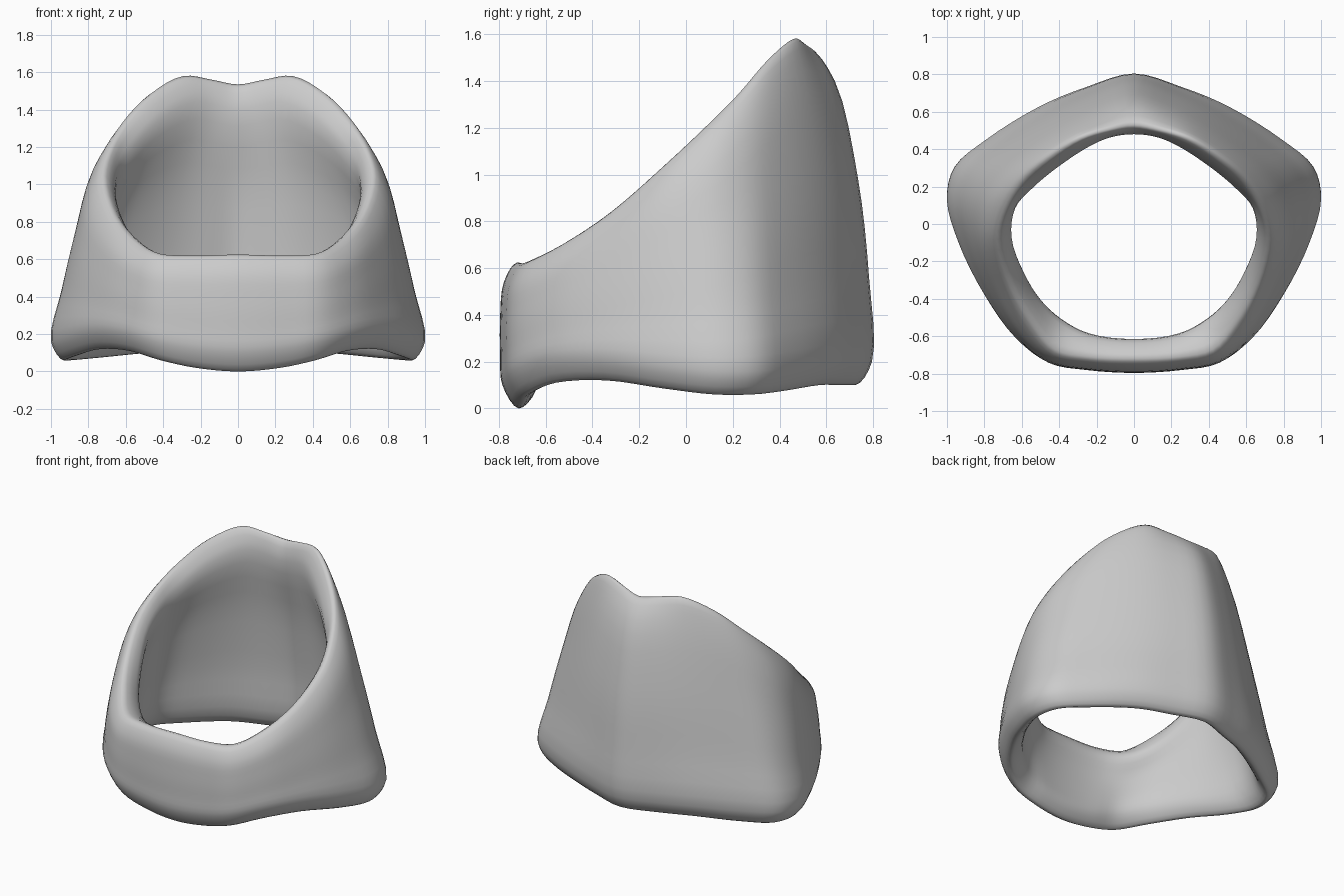
import bpy, bmesh
from mathutils import Vector

if "Cube" in bpy.data.objects:
    bpy.data.objects.remove(bpy.data.objects["Cube"])

# Half outline, front centre to back centre:
# outer foot x, y, foot z, rim crest x, y, z, inner rim x, y, shoulder blend
STATIONS = [
    (0.00, -0.785, 0.00, 0.00, -0.72, 0.625, 0.00, -0.62, 0.90),
    (0.25, -0.77, 0.02, 0.24, -0.71, 0.62, 0.24, -0.59, 0.90),
    (0.45, -0.735, 0.06, 0.42, -0.67, 0.63, 0.39, -0.51, 0.85),
    (0.63, -0.605, 0.11, 0.54, -0.53, 0.70, 0.50, -0.405, 0.65),
    (0.80, -0.37, 0.12, 0.66, -0.32, 0.84, 0.59, -0.26, 0.45),
    (0.935, -0.10, 0.085, 0.72, -0.08, 1.05, 0.655, -0.07, 0.36),
    (1.00, 0.13, 0.06, 0.68, 0.08, 1.20, 0.635, 0.085, 0.29),
    (0.96, 0.305, 0.06, 0.60, 0.22, 1.34, 0.545, 0.19, 0.23),
    (0.79, 0.45, 0.075, 0.46, 0.35, 1.49, 0.40, 0.31, 0.22),
    (0.50, 0.625, 0.10, 0.29, 0.46, 1.58, 0.23, 0.42, 0.24),
    (0.25, 0.725, 0.10, 0.14, 0.505, 1.56, 0.12, 0.465, 0.34),
    (0.00, 0.795, 0.10, 0.00, 0.53, 1.535, 0.00, 0.48, 0.40),
]


def smooth_loop(pts, steps):
    """Closed centripetal Catmull-Rom curve through pts."""
    out, n = [], len(pts)
    for i in range(n):
        p = [pts[(i + k - 1) % n] for k in range(4)]
        t = [0.0]
        for a, b in zip(p, p[1:]):
            t.append(t[-1] + max((b - a).length, 1e-4) ** 0.5)
        for s in range(steps):
            u = t[1] + (t[2] - t[1]) * s / steps
            q = p
            for level in (1, 2):
                q = [q[j].lerp(q[j + 1], (u - t[j]) / (t[j + level] - t[j]))
                     for j in range(len(q) - 1)]
            out.append(q[0].lerp(q[1], (u - t[1]) / (t[2] - t[1])))
    return out


def section(ox, oy, bz, cx, cy, cz, ix, iy, blend):
    """Wall cross-section: underside, outer face, rounded rim, inner face."""
    out = Vector((ox, oy, 0)).normalized()
    foot = Vector((ox, oy, bz + 0.10))
    crest = Vector((cx, cy, cz))
    drop = 0.05 + 0.055 * cz
    shoulder = crest.lerp(Vector((ox, oy, cz)), blend)
    shoulder.z = cz - drop
    inner_top = Vector((ix, iy, cz - drop))
    inner_foot = foot - out * 0.14 - Vector((0, 0, 0.03))
    under = foot - out * 0.07
    under.z = bz
    bulge = out * (0.014 + 0.03 * max(0, out.y) ** 4)
    outer = [foot.lerp(shoulder, f) + bulge * k for f, k in ((0.3, 0.8), (0.65, 1))]
    inner = [inner_top.lerp(inner_foot, f) + bulge * k for f, k in ((0.35, 0.6), (0.7, 0.5))]
    return smooth_loop([under, foot, *outer, shoulder, crest,
                        inner_top, *inner, inner_foot], 4)


# Mirror the half outline into a full ring of sections
half = [section(*s) for s in STATIONS]
mirrored = [[Vector((-p.x, p.y, p.z)) for p in sec] for sec in half[-2:0:-1]]
ring = half + mirrored

# Smooth around the ring, then skin it
grid_pts = [smooth_loop([sec[j] for sec in ring], 4) for j in range(len(ring[0]))]
bm = bmesh.new()
grid = [[bm.verts.new(p) for p in row] for row in grid_pts]
rows, cols = len(grid), len(grid[0])
for j in range(rows):
    for i in range(cols):
        k, m = (j + 1) % rows, (i + 1) % cols
        bm.faces.new((grid[j][i], grid[j][m], grid[k][m], grid[k][i]))
bmesh.ops.recalc_face_normals(bm, faces=bm.faces)
for f in bm.faces:
    f.smooth = True

# Sloped collar
mesh = bpy.data.meshes.new("sloped_collar")
bm.to_mesh(mesh)
bm.free()
collar = bpy.data.objects.new("sloped_collar", mesh)
bpy.context.collection.objects.link(collar)
